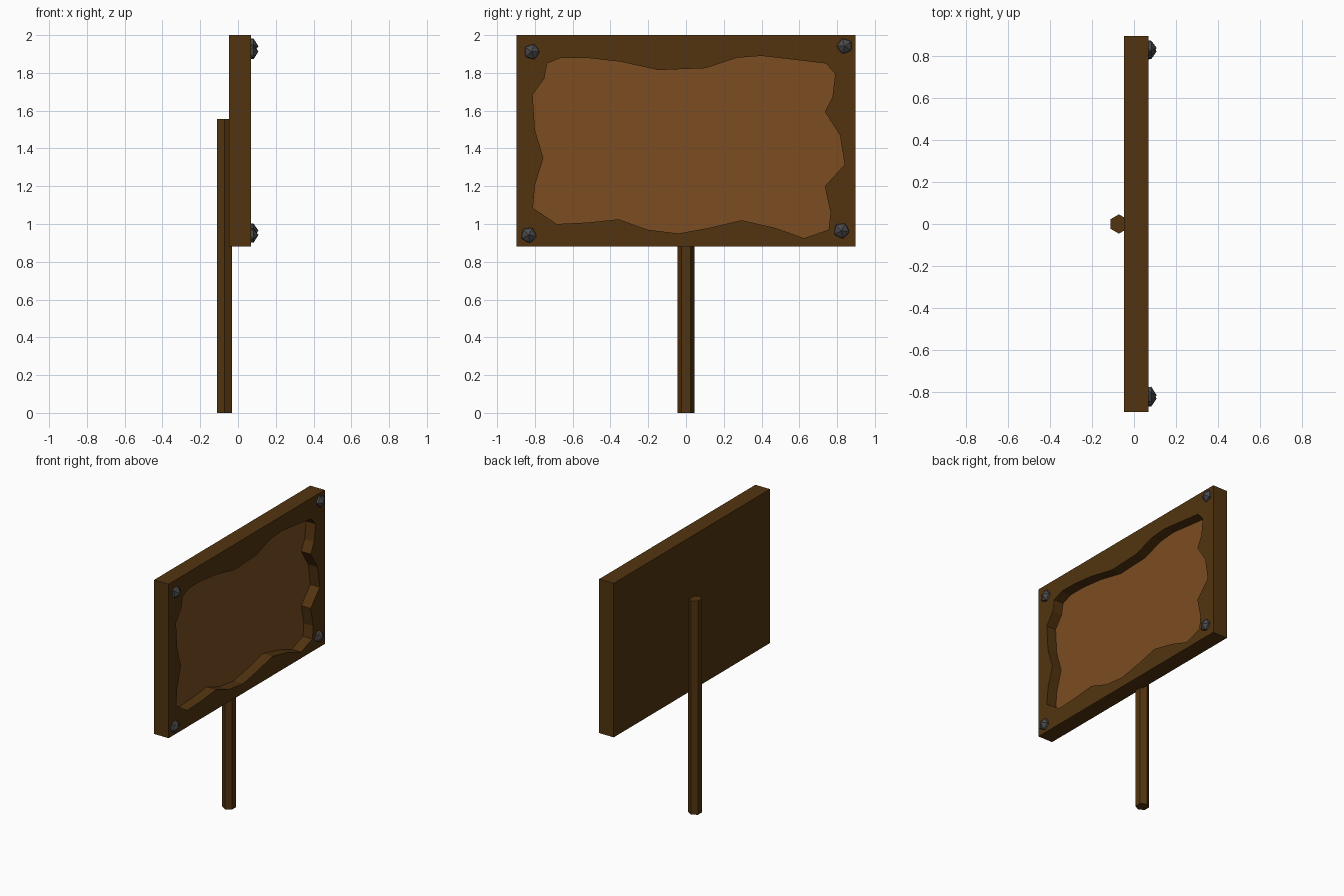
import bpy, bmesh, math
from mathutils import Matrix

if "Cube" in bpy.data.objects:
    bpy.data.objects.remove(bpy.data.objects["Cube"])


def material(name, rgb):
    m = bpy.data.materials.new(name)
    m.diffuse_color = (*rgb, 1)
    m.use_nodes = True
    m.node_tree.nodes["Principled BSDF"].inputs["Base Color"].default_value = m.diffuse_color
    return m


def make_object(name, bm, *mats):
    bmesh.ops.recalc_face_normals(bm, faces=bm.faces)
    me = bpy.data.meshes.new(name)
    bm.to_mesh(me)
    bm.free()
    for m in mats:
        me.materials.append(m)
    ob = bpy.data.objects.new(name, me)
    bpy.context.collection.objects.link(ob)
    return ob


dark_wood = material("dark_wood", (0.085, 0.034, 0.005))
light_wood = material("light_wood", (0.2, 0.075, 0.016))
iron = material("iron", (0.07, 0.07, 0.075))

BACK, FRONT, FLOOR = -0.047, 0.07, -0.006

# Board slab
bm = bmesh.new()
bmesh.ops.create_cube(bm, size=1, matrix=Matrix.Translation(((BACK + FRONT) / 2, 0, 1.44))
                      @ Matrix.Diagonal((FRONT - BACK, 1.795, 1.12, 1)))
board = make_object("sign_board", bm, dark_wood, light_wood)

# Ragged outline of the carved recess (y, z)
outline = [(-.735, 1.85), (-.66, 1.88), (-.53, 1.88), (-.35, 1.86), (-.145, 1.815),
           (.105, 1.825), (.27, 1.88), (.40, 1.89), (.57, 1.87), (.74, 1.85),
           (.79, 1.795), (.775, 1.67), (.735, 1.595), (.815, 1.47), (.84, 1.315),
           (.735, 1.20), (.765, 1.06), (.755, .97), (.625, .925), (.47, .98),
           (.295, 1.02), (.125, .98), (-.04, .95), (-.205, .97), (-.355, 1.025),
           (-.52, 1.008), (-.685, 1.0), (-.81, 1.085), (-.80, 1.205), (-.755, 1.35),
           (-.80, 1.50), (-.812, 1.685), (-.75, 1.77)]
bm = bmesh.new()
face = bm.faces.new([bm.verts.new((FLOOR, y, z)) for y, z in outline])
new = bmesh.ops.extrude_face_region(bm, geom=[face], use_keep_orig=True)["geom"]
bmesh.ops.translate(bm, vec=(0.2, 0, 0), verts=[v for v in new if isinstance(v, bmesh.types.BMVert)])
cutter = make_object("recess_cutter", bm, dark_wood)
cutter.hide_render = True

# Carve the recess, then colour its floor
mod = board.modifiers.new("recess", "BOOLEAN")
mod.operation, mod.solver, mod.object = "DIFFERENCE", "EXACT", cutter
bpy.context.view_layer.objects.active = board
bpy.ops.object.modifier_apply(modifier=mod.name)
bpy.data.objects.remove(cutter)
for p in board.data.polygons:
    p.material_index = int(abs(p.center.x - FLOOR) < 0.002 and abs(p.normal.x) > 0.9)

# Six-sided post behind the board, flats facing front and back
bm = bmesh.new()
bmesh.ops.create_cone(bm, cap_ends=True, segments=6, radius1=0.046, radius2=0.046, depth=1.555,
                      matrix=Matrix.Translation((-0.072, 0, 0.7775)))
if max(v.co.y for v in bm.verts) < 0.043:
    bmesh.ops.rotate(bm, verts=bm.verts, cent=(-0.072, 0, 0), matrix=Matrix.Rotation(math.pi / 6, 3, "Z"))
make_object("post", bm, dark_wood)

# Faceted nail heads in the corners (name, y, z, spin)
for name, y, z, spin in [("top_left", -.817, 1.912, 20), ("top_right", .84, 1.942, 55),
                         ("bottom_left", -.833, .942, 80), ("bottom_right", .823, .965, 10)]:
    bm = bmesh.new()
    bmesh.ops.create_icosphere(bm, subdivisions=1, radius=0.046,
                               matrix=Matrix.Translation((0.062, y, z))
                               @ Matrix.Rotation(math.pi / 2, 4, "Y")
                               @ Matrix.Rotation(math.radians(spin), 4, "Z"))
    make_object("nail_" + name, bm, iron)
